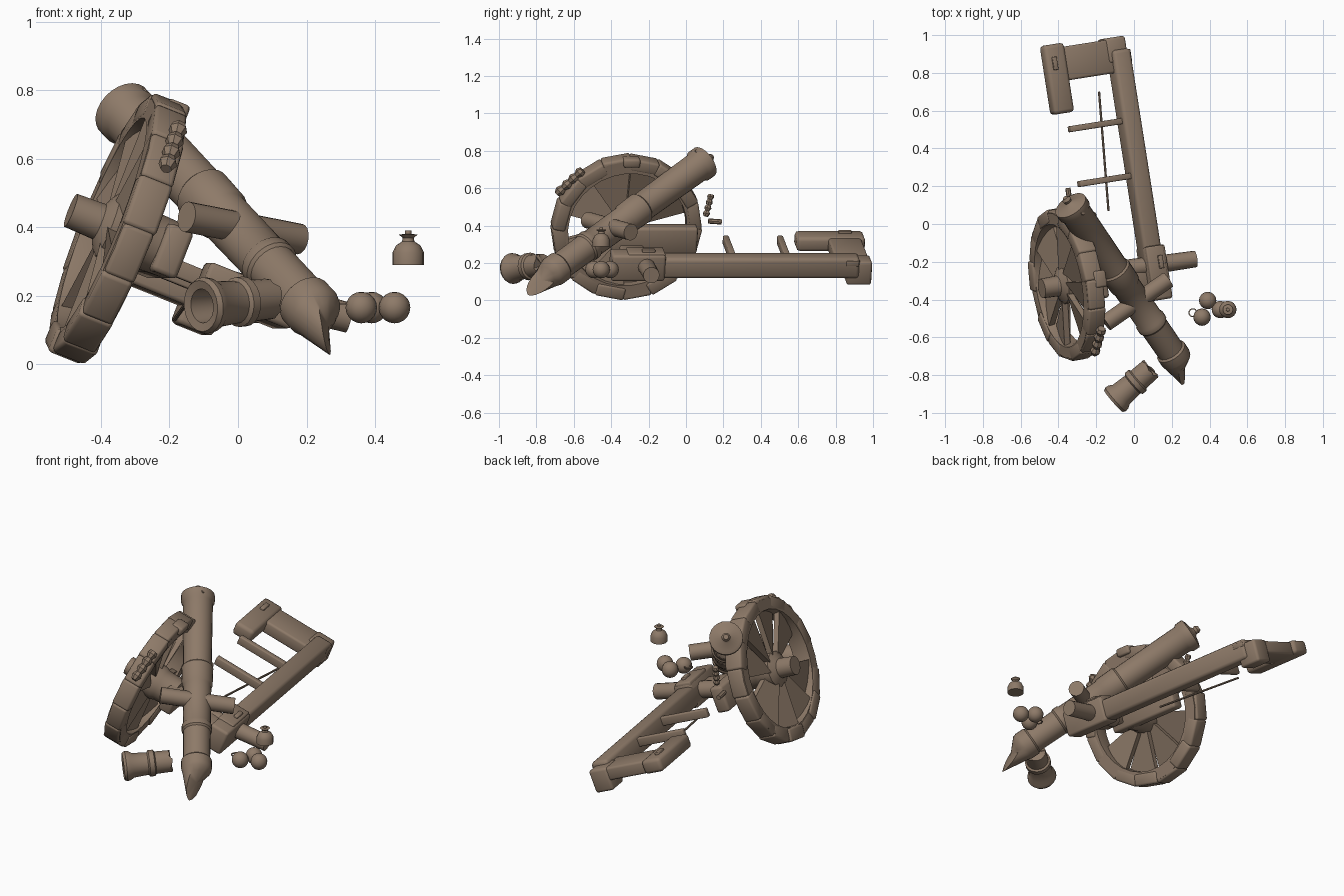
import bpy, bmesh, math, random
from mathutils import Vector as V, Matrix

if "Cube" in bpy.data.objects:
    bpy.data.objects.remove(bpy.data.objects["Cube"])

random.seed(4)
mat = bpy.data.materials.new("weathered_brown")
mat.diffuse_color = (0.27, 0.195, 0.14, 1)
mat.use_nodes = True
mat.node_tree.nodes["Principled BSDF"].inputs["Base Color"].default_value = mat.diffuse_color


def finish(name, bm, angle=35):
    bmesh.ops.recalc_face_normals(bm, faces=bm.faces)
    me = bpy.data.meshes.new(name)
    bm.to_mesh(me)
    bm.free()
    me.materials.append(mat)
    ob = bpy.data.objects.new(name, me)
    bpy.context.collection.objects.link(ob)
    bpy.ops.object.select_all(action='DESELECT')
    ob.select_set(True)
    bpy.context.view_layer.objects.active = ob
    bpy.ops.object.shade_smooth_by_angle(angle=math.radians(angle))
    return ob


def lathe(name, profile, origin, axis, seg=20, loop=False, jag=None):
    """Revolve (radius, distance) pairs about an axis; jag shifts the last ring."""
    origin, axis = V(origin), V(axis).normalized()
    rot = axis.to_track_quat('Z', 'Y').to_matrix()
    bm = bmesh.new()
    rings = []
    for k, (r, t) in enumerate(profile):
        ring = []
        for i in range(seg):
            a = 2 * math.pi * i / seg
            off = rot @ V((math.cos(a) * r, math.sin(a) * r, 0))
            extra = jag(off) if jag and k == len(profile) - 1 else 0
            ring.append(bm.verts.new(origin + off + axis * (t + extra)))
        rings.append(ring)
    pairs = list(zip(rings, rings[1:])) + ([(rings[-1], rings[0])] if loop else [])
    for a, b in pairs:
        for i in range(seg):
            j = (i + 1) % seg
            bm.faces.new((a[i], a[j], b[j], b[i]))
    if not loop:
        bm.faces.new(rings[0])
        c = bm.verts.new(sum((v.co for v in rings[-1]), V()) / seg)
        for i in range(seg):
            bm.faces.new((rings[-1][i], rings[-1][(i + 1) % seg], c))
    return finish(name, bm)


def rod(name, a, b, r, seg=12, r2=None):
    a, b = V(a), V(b)
    return lathe(name, [(r, 0), (r2 or r, (b - a).length)], a, b - a, seg)


def box(name, center, size, frame, bevel=0.012, angle=50):
    bm = bmesh.new()
    bmesh.ops.create_cube(bm, size=1)
    bmesh.ops.scale(bm, vec=size, verts=bm.verts)
    bmesh.ops.bevel(bm, geom=bm.edges[:], offset=bevel, segments=2, affect='EDGES', profile=0.5)
    bmesh.ops.transform(bm, matrix=Matrix.Translation(center) @ frame.to_4x4(), verts=bm.verts)
    return finish(name, bm, angle)


def frame_of(x, y):
    x = V(x).normalized()
    y = V(y)
    y = (y - x * y.dot(x)).normalized()
    return Matrix((x, y, x.cross(y))).transposed()


# Barrel: tilted, breech up and behind, snapped end near the ground
P0, P1 = V((-0.33, 0.09, 0.735)), V((0.245, -0.745, 0.13))
D = (P1 - P0).normalized()
tip_dir = V((-0.8, -0.2, -0.5)).normalized()


def snapped(off):
    return max(-0.01, off.dot(tip_dir)) * 2.1 + random.uniform(-0.004, 0.004)


lathe("barrel", [(0.014, -0.07), (0.024, -0.055), (0.02, -0.04), (0.03, -0.03), (0.075, -0.02),
                 (0.092, -0.012), (0.092, 0.03), (0.082, 0.045), (0.078, 0.46), (0.087, 0.47),
                 (0.084, 0.58), (0.077, 0.59), (0.076, 0.84), (0.083, 0.85), (0.083, 0.88),
                 (0.075, 0.89), (0.074, 1.07), (0.084, 1.08), (0.084, 1.13), (0.078, 1.15),
                 (0.055, 1.195)], P0, D, 24, jag=snapped)
rod("trunnion", (-0.15, -0.525, 0.43), (0.18, -0.295, 0.365), 0.045, 16)
rod("fuse_peg", (-0.30, 0.05, 0.76), (-0.27, 0.06, 0.80), 0.012, 8)

# Broken muzzle with a flared, hollow mouth
lathe("muzzle_piece", [(0.045, 0.1), (0.05, 0.0), (0.075, -0.005), (0.083, 0.01), (0.08, 0.03),
                       (0.068, 0.05), (0.062, 0.13), (0.073, 0.138), (0.073, 0.165), (0.062, 0.172),
                       (0.06, 0.255)], (-0.105, -0.935, 0.17), (0.19, 0.165, 0.02), 20,
      jag=lambda o: random.uniform(-0.01, 0.01))

# Wheel: leaning, U runs forward, W runs up, N points outward
wheel = frame_of((0.16, -0.985, 0), (0.36, 0.06, 0.93))
U, W, N = wheel.col[0].copy(), wheel.col[1].copy(), wheel.col[2].copy()
C = V((-0.355, -0.32, 0.396))
lathe("wheel_rim", [(0.322, -0.05), (0.32, 0.0), (0.33, 0.046), (0.39, 0.046), (0.398, 0.0),
                    (0.39, -0.05)], C, N, 30, loop=True)
count = 16
for i in range(count):  # uneven rim blocks
    a = 2 * math.pi * (i + 0.5) / count
    out = U * math.cos(a) + W * math.sin(a)
    side = -U * math.sin(a) + W * math.cos(a)
    box("rim_block", C + out * 0.364 + N * random.uniform(-0.006, 0.004),
        (random.uniform(0.066, 0.078), 0.158, random.uniform(0.092, 0.106)),
        frame_of(out, side), 0.012, 70)
box("rim_joint", C + W * 0.385 - N * 0.035, (0.09, 0.05, 0.07), frame_of(U, W))

lathe("wheel_hub", [(0.05, -0.19), (0.085, -0.17), (0.09, -0.07), (0.10, -0.05), (0.10, 0.03),
                    (0.075, 0.045), (0.055, 0.055), (0.052, 0.145)], C, N, 18)

# Broad overlapping wedge spokes, gaps left at the front and back
bm = bmesh.new()
for deg in (33, 71, 109, 147, 213, 251, 289, 327):
    a = math.radians(deg)
    out = U * math.cos(a) + W * math.sin(a)
    side = -U * math.sin(a) + W * math.cos(a)
    ends = []
    for r, w in ((0.07, 0.035), (0.345, 0.118)):
        ends.append([bm.verts.new(C + out * r + side * (s * w) + N * (h + s * 0.022))
                     for s, h in ((-1, -0.016), (1, -0.016), (1, 0.016), (-1, 0.016))])
    p, q = ends
    bm.faces.new(p)
    bm.faces.new(q)
    for k in range(4):
        j = (k + 1) % 4
        bm.faces.new((p[k], p[j], q[j], q[k]))
finish("wheel_spokes", bm, 20)

# Trail frame: R points to its lowered right side, B to the rear
R, B = V((0.92, 0.144, -0.37)), V((-0.155, 0.988, 0))
R.normalize()
B.normalize()
trail = Matrix((R, B, R.cross(B).normalized())).transposed()
box("trail_beam", (0.008, 0.33, 0.187), (0.105, 1.2, 0.118), trail, 0.02)
box("trail_tail", (-0.112, 0.92, 0.163), (0.115, 0.135, 0.135), trail, 0.015)
box("tail_transom", (-0.245, 0.868, 0.245), (0.31, 0.18, 0.075), trail)
box("left_cheek_tail", (-0.408, 0.768, 0.318), (0.12, 0.37, 0.082), trail, 0.02)
box("axle_bracket", (0.108, -0.26, 0.19), (0.115, 0.29, 0.15), trail, 0.015)
box("bracket_cap", (0.12, -0.215, 0.255), (0.1, 0.2, 0.03), trail, 0.008)
box("left_cheek_stub", (-0.225, -0.17, 0.33), (0.08, 0.46, 0.15), trail, 0.015)
box("front_transom", (-0.01, -0.28, 0.225), (0.2, 0.13, 0.08), trail)
rod("axle", (-0.05, -0.24, 0.23), (0.325, -0.185, 0.135), 0.05, 16, 0.044)
for x, y, z in ((-0.205, 0.523, 0.27), (-0.155, 0.233, 0.27)):
    box("trail_rung", (x, y, z), (0.3, 0.032, 0.05), trail, 0.006)
for x, y, z in ((-0.03, 0.89, 0.2), (-0.42, 0.85, 0.36), (0.14, -0.2, 0.26)):
    box("bolt_plate", (x, y, z), (0.025, 0.07, 0.03), trail, 0.004)
rod("ram_rod", (-0.185, 0.7, 0.13), (-0.135, 0.07, 0.2), 0.006, 8)


# Splintered fragments: short stacked cones on a line
def splinter(name, a, b, r, n=4):
    a, b = V(a), V(b)
    step = (b - a).length / n
    prof = []
    for i in range(n):
        prof += [(r * 0.6, i * step), (r, (i + 0.5) * step), (r * 0.75, (i + 0.9) * step)]
    lathe(name, prof, a, b - a, 7)


splinter("front_splinter", (-0.21, -0.69, 0.57), (-0.17, -0.55, 0.70), 0.028)
splinter("rear_splinter", (-0.28, 0.105, 0.45), (-0.29, 0.135, 0.57), 0.02)
rod("loose_peg", (-0.34, 0.12, 0.425), (-0.35, 0.19, 0.42), 0.014, 8)

# Cannonballs, powder jar and small ring
for x, y in ((0.39, -0.405), (0.36, -0.493), (0.457, -0.453)):
    bm = bmesh.new()
    bmesh.ops.create_uvsphere(bm, u_segments=16, v_segments=10, radius=0.046)
    bmesh.ops.translate(bm, vec=(x, y, 0.165), verts=bm.verts)
    finish("cannonball", bm)
lathe("powder_jar", [(0.046, 0), (0.046, 0.035), (0.036, 0.056), (0.018, 0.068), (0.016, 0.078),
                     (0.027, 0.088), (0.01, 0.09), (0.009, 0.1)], (0.497, -0.453, 0.29), (0, 0, 1), 16)
lathe("iron_ring", [(0.018, -0.003), (0.024, -0.003), (0.024, 0.003), (0.018, 0.003)],
      (0.312, -0.47, 0.175), (0, 0, 1), 14, loop=True)
